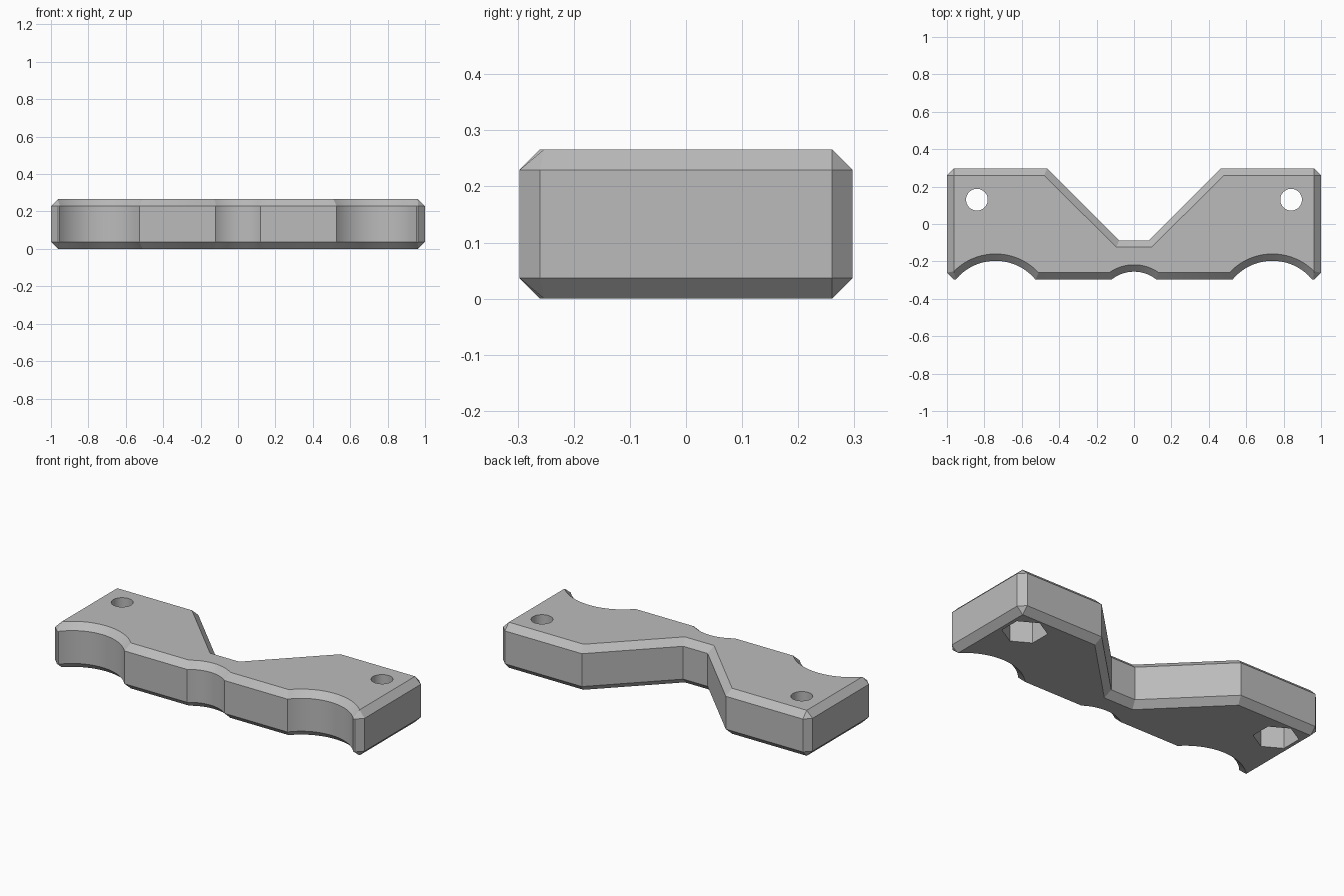
import bpy, bmesh, math

cube = bpy.data.objects.get("Cube")
if cube:
    bpy.data.objects.remove(cube)

HEIGHT, CHAMFER = 0.266, 0.037
FRONT, BACK = -0.297, 0.297
MITRE = math.tan(math.pi / 8)

grey = bpy.data.materials.new("plain grey")
grey.use_nodes = True
colour = (0.5, 0.5, 0.5, 1)
grey.diffuse_color = colour
grey.node_tree.nodes["Principled BSDF"].inputs["Base Color"].default_value = colour


def scoop(cx, cy, radius, x0, x1, steps):
    """Points along the top of a circle between two x positions."""
    a0, a1 = (math.acos((x - cx) / radius) for x in (x0, x1))
    angles = [a0 + (a1 - a0) * i / steps for i in range(steps + 1)]
    return [(cx + radius * math.cos(a), cy + radius * math.sin(a)) for a in angles]


def outline(inset):
    """Plan outline moved inward; every inset gives the same number of points."""
    front = FRONT + inset
    # Left half of the front edge: centre scoop, then the wide scoop
    r, cy = 0.193 + inset, -0.448
    half = scoop(0, cy, r, 0, math.sqrt(r * r - (front - cy) ** 2), 12)
    r, cx, cy = 0.277 + inset, 0.74, -0.474
    reach = math.sqrt(r * r - (front - cy) ** 2)
    end = min(cx + reach, 1 - CHAMFER)
    arc = scoop(cx, cy, r, cx - reach, end, 32)
    half += arc
    # Cut corners close to a single point where the inset is full
    if inset:
        half += [arc[-1], arc[-1]]
    else:
        half += [(1 - CHAMFER, FRONT), (1, FRONT + CHAMFER)]
    side, back = 1 - inset, BACK - inset
    half += [(side, BACK - CHAMFER), (1 - CHAMFER, back)]
    # Wide notch in the back edge
    half += [(0.465 + inset * MITRE, back), (0.079 + inset * MITRE, -0.087 - inset)]
    return half + [(-x, y) for x, y in reversed(half[1:])]


def make_object(name, bm):
    bmesh.ops.recalc_face_normals(bm, faces=bm.faces)
    mesh = bpy.data.meshes.new(name)
    bm.to_mesh(mesh)
    bm.free()
    mesh.materials.append(grey)
    obj = bpy.data.objects.new(name, mesh)
    bpy.context.collection.objects.link(obj)
    return obj


# Bracket body: stacked outlines with chamfered top and bottom rims
bm = bmesh.new()
levels = [(0, CHAMFER), (CHAMFER, 0), (HEIGHT - CHAMFER, 0), (HEIGHT, CHAMFER)]
rings = [[bm.verts.new((x, y, z)) for x, y in outline(inset)] for z, inset in levels]
for low, high in zip(rings, rings[1:]):
    for i in range(len(low)):
        j = (i + 1) % len(low)
        bm.faces.new((low[i], low[j], high[j], high[i]))
bm.faces.new(rings[0])
bm.faces.new(rings[-1])
bmesh.ops.remove_doubles(bm, verts=bm.verts, dist=0.0001)
bracket = make_object("bracket_body", bm)
bpy.context.view_layer.objects.active = bracket
bracket.select_set(True)


def cut(name, x, y, sides, radius, z0, z1):
    """Cut a prism with a corner toward the back out of the bracket."""
    tool_bm = bmesh.new()
    bmesh.ops.create_cone(tool_bm, cap_ends=True, segments=sides, radius1=radius,
                          radius2=radius, depth=z1 - z0)
    tool_bm.verts.ensure_lookup_table()
    corner = tool_bm.verts[0].co
    turn = math.pi / 2 - math.atan2(corner.y, corner.x)
    tool = make_object(name, tool_bm)
    tool.rotation_euler.z = turn
    tool.location = (x, y, (z0 + z1) / 2)
    tool.hide_render = True
    bpy.context.view_layer.update()
    mod = bracket.modifiers.new(name, 'BOOLEAN')
    mod.operation, mod.solver, mod.object = 'DIFFERENCE', 'EXACT', tool
    bpy.ops.object.modifier_apply(modifier=mod.name)
    bpy.data.objects.remove(tool)


# Screw holes with six-sided nut pockets underneath
for x in (-0.84, 0.84):
    cut("nut_pocket", x, 0.13, 6, 0.119, -0.1, 0.15)
    cut("screw_hole", x, 0.13, 48, 0.058, -0.1, 0.4)

bpy.ops.object.shade_smooth_by_angle(angle=math.radians(30))
